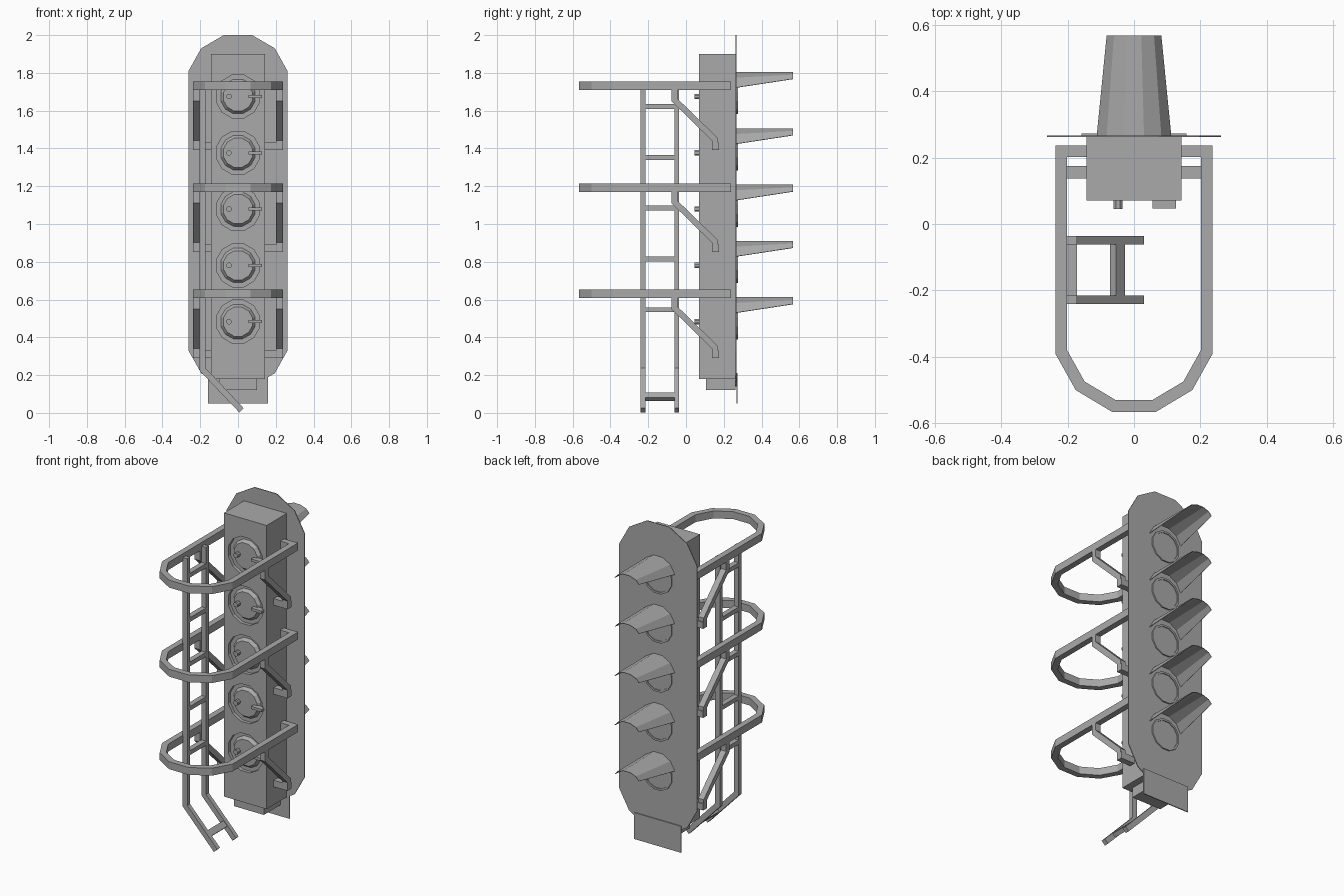
import bpy, bmesh, math
from mathutils import Vector

cube = bpy.data.objects.get("Cube")
if cube:
    bpy.data.objects.remove(cube, do_unlink=True)

grey = bpy.data.materials.new("plain grey")
grey.use_nodes = True
grey.diffuse_color = (0.4, 0.4, 0.4, 1)
grey.node_tree.nodes["Principled BSDF"].inputs["Base Color"].default_value = (0.4, 0.4, 0.4, 1)


def make(name, rings, closed=False, caps=True, wrap=True):
    """Skin a list of equal-length point rings into a mesh object."""
    bm = bmesh.new()
    vs = [[bm.verts.new(p) for p in r] for r in rings]
    n = len(vs[0])
    for i in range(len(vs) if closed else len(vs) - 1):
        a, b = vs[i], vs[(i + 1) % len(vs)]
        for j in range(n if wrap else n - 1):
            k = (j + 1) % n
            bm.faces.new((a[j], a[k], b[k], b[j]))
    if caps and not closed:
        bm.faces.new(vs[0])
        bm.faces.new(vs[-1])
    bmesh.ops.recalc_face_normals(bm, faces=bm.faces)
    me = bpy.data.meshes.new(name)
    bm.to_mesh(me)
    bm.free()
    me.materials.append(grey)
    ob = bpy.data.objects.new(name, me)
    bpy.context.collection.objects.link(ob)
    return ob


def box(name, x0, x1, y0, y1, z0, z1):
    return make(name, [[(x0, y0, z), (x1, y0, z), (x1, y1, z), (x0, y1, z)] for z in (z0, z1)])


def beam(name, path, up, width, height):
    """Mitred rectangular bar along a flat path; up is the path's plane normal."""
    pts, up = [Vector(p) for p in path], Vector(up)
    rings = []
    for i, p in enumerate(pts):
        d0 = (p - pts[i - 1]).normalized() if i else None
        d1 = (pts[i + 1] - p).normalized() if i < len(pts) - 1 else None
        d0, d1 = d0 or d1, d1 or d0
        s = up.cross((d0 + d1).normalized())
        s *= width / 2 / s.dot(up.cross(d1))
        h = up * height / 2
        rings.append([p + s + h, p - s + h, p - s - h, p + s - h])
    return make(name, rings)


def circle(r, y, z, x=0, n=12):
    """Upright polygon facing the front, flat side on top."""
    return [(x + r * math.cos(math.tau * (i + 0.5) / n), y,
             z + r * math.sin(math.tau * (i + 0.5) / n)) for i in range(n)]


lamp_heights = [1.675 - 0.298 * i for i in range(5)]
hoop_heights = [1.733, 1.193, 0.632]

# Housing with round recesses in its front
housing = box("housing", -0.143, 0.143, 0.07, 0.262, 0.18, 1.9)
for z in lamp_heights:
    cutter = make("recess_cutter", [circle(0.118, 0.03, z), circle(0.118, 0.09, z)])
    cutter.hide_render = True
    cutter.hide_set(True)
    cut = housing.modifiers.new("recess", "BOOLEAN")
    cut.operation, cut.solver, cut.object = "DIFFERENCE", "EXACT", cutter
bpy.context.view_layer.objects.active = housing
for m in list(housing.modifiers):
    bpy.ops.object.modifier_apply(modifier=m.name)
for ob in [o for o in bpy.data.objects if o.name.startswith("recess_cutter")]:
    bpy.data.objects.remove(ob, do_unlink=True)
box("lower_housing", -0.1, 0.1, 0.105, 0.262, 0.12, 0.18)

# Thin backing board with clipped corners, and the plate below it
half = [(0.075, 2.0), (0.195, 1.93), (0.262, 1.81), (0.262, 0.33), (0.195, 0.21), (0.075, 0.14)]
outline = half + [(-x, z) for x, z in reversed(half)]
make("backing_board", [[(x, y, z) for x, z in outline] for y in (0.262, 0.267)])
box("lower_plate", -0.158, 0.158, 0.267, 0.273, 0.05, 0.21)

for z in lamp_heights:
    # Access door, knob and latch on the front
    make("door", [circle(0.096, 0.092, z), circle(0.08, 0.072, z)])
    make("door_knob", [circle(0.015, 0.045, z, -0.048, 8), circle(0.015, 0.08, z, -0.048, 8)])
    box("door_latch", 0.055, 0.127, 0.046, 0.08, z - 0.008, z + 0.008)
    # Lens and its rim on the back
    make("lens", [circle(0.085, 0.265, z), circle(0.085, 0.27, z)])
    make("lens_rim", [circle(r, y, z) for r, y in
                      ((0.097, 0.265), (0.097, 0.275), (0.085, 0.275), (0.085, 0.265))], closed=True)
    # Tapered visor, a thin half shell
    top = z + 0.128
    arcs = []
    for y, half_width, drop in ((0.265, 0.115, 0.115), (0.567, 0.084, 0.05)):
        angles = [math.radians(15 + 30 * i) for i in range(6)]
        arcs.append([(half_width * math.cos(a), y,
                      top - drop * (math.sin(angles[2]) - math.sin(a))) for a in angles])
    visor = make("visor", arcs, caps=False, wrap=False)
    solid = visor.modifiers.new("shell", "SOLIDIFY")
    solid.thickness, solid.offset = 0.003, 0

for z in hoop_heights:
    # Safety hoop, mirrored about the middle
    side = [(0.14, 0.219), (0.219, 0.219), (0.219, -0.385), (0.162, -0.487), (0.06, -0.548)]
    loop = side + [(-x, y) for x, y in reversed(side)]
    beam("safety_hoop", [(x, y, z) for x, y in loop], (0, 0, 1), 0.036, 0.045)
    # Bent braces running back to the housing
    for s in (-1, 1):
        x = 0.219 * s
        beam("hoop_brace", [(x, -0.062, z), (x, -0.062, z - 0.075), (x, 0.153, z - 0.285),
                            (x, 0.153, z - 0.342)], (1, 0, 0), 0.032, 0.036)
        box("brace_foot", *sorted((0.14 * s, 0.237 * s)), 0.137, 0.174, z - 0.342, z - 0.302)

# Ladder with a kicked-out lower end
for y in (-0.228, -0.049):
    beam("ladder_rail", [(-0.187, y, 1.733), (-0.187, y, 0.23), (0.018, y, 0.014)],
         (0, 1, 0), 0.032, 0.026)
for i in range(5):
    z = 1.622 - 0.269 * i
    box("ladder_rung", -0.203, -0.171, -0.228, -0.049, z - 0.013, z + 0.013)
beam("bottom_rung", [(-0.063, -0.138, 0.1), (-0.037, -0.138, 0.072)], (0, 1, 0), 0.026, 0.17)
